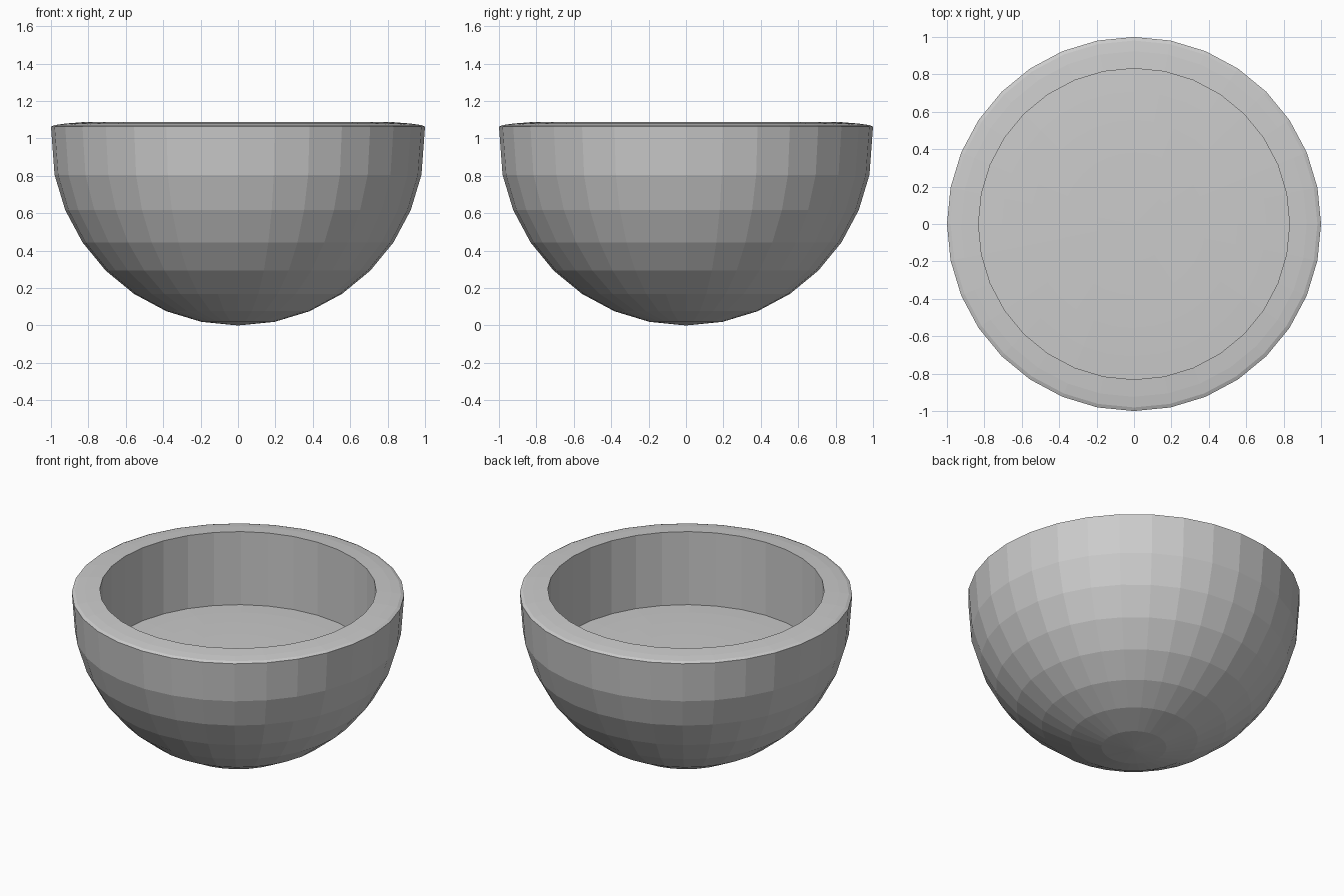
import bpy, bmesh

if "Cube" in bpy.data.objects:
    bpy.data.objects.remove(bpy.data.objects["Cube"])

RIM_Z = 1.063      # height of the widest edge
SQUASH = 0.043     # flattening of the upper half
DEPTH = 0.485      # depth of the recess

bm = bmesh.new()
bmesh.ops.create_uvsphere(bm, u_segments=32, v_segments=16, radius=1.0)

# Round lower half, nearly flat upper half
for v in bm.verts:
    if v.co.z > -0.01:
        v.co.z = RIM_Z + max(v.co.z, 0) * SQUASH
    else:
        v.co.z += 1.0

# Push the middle of the top straight down to leave a thick rim
cap = [f for f in bm.faces if f.calc_center_median().z > RIM_Z
       and all(v.co.xy.length < 0.84 for v in f.verts)]
res = bmesh.ops.extrude_face_region(bm, geom=cap)
for v in [g for g in res["geom"] if isinstance(g, bmesh.types.BMVert)]:
    v.co.z -= DEPTH
old = [f for f in cap if f.is_valid]
if old:
    bmesh.ops.delete(bm, geom=old, context='FACES')
bmesh.ops.recalc_face_normals(bm, faces=bm.faces[:])

mesh = bpy.data.meshes.new("bowl")
bm.to_mesh(mesh)
bm.free()
bowl = bpy.data.objects.new("bowl", mesh)
bpy.context.collection.objects.link(bowl)
